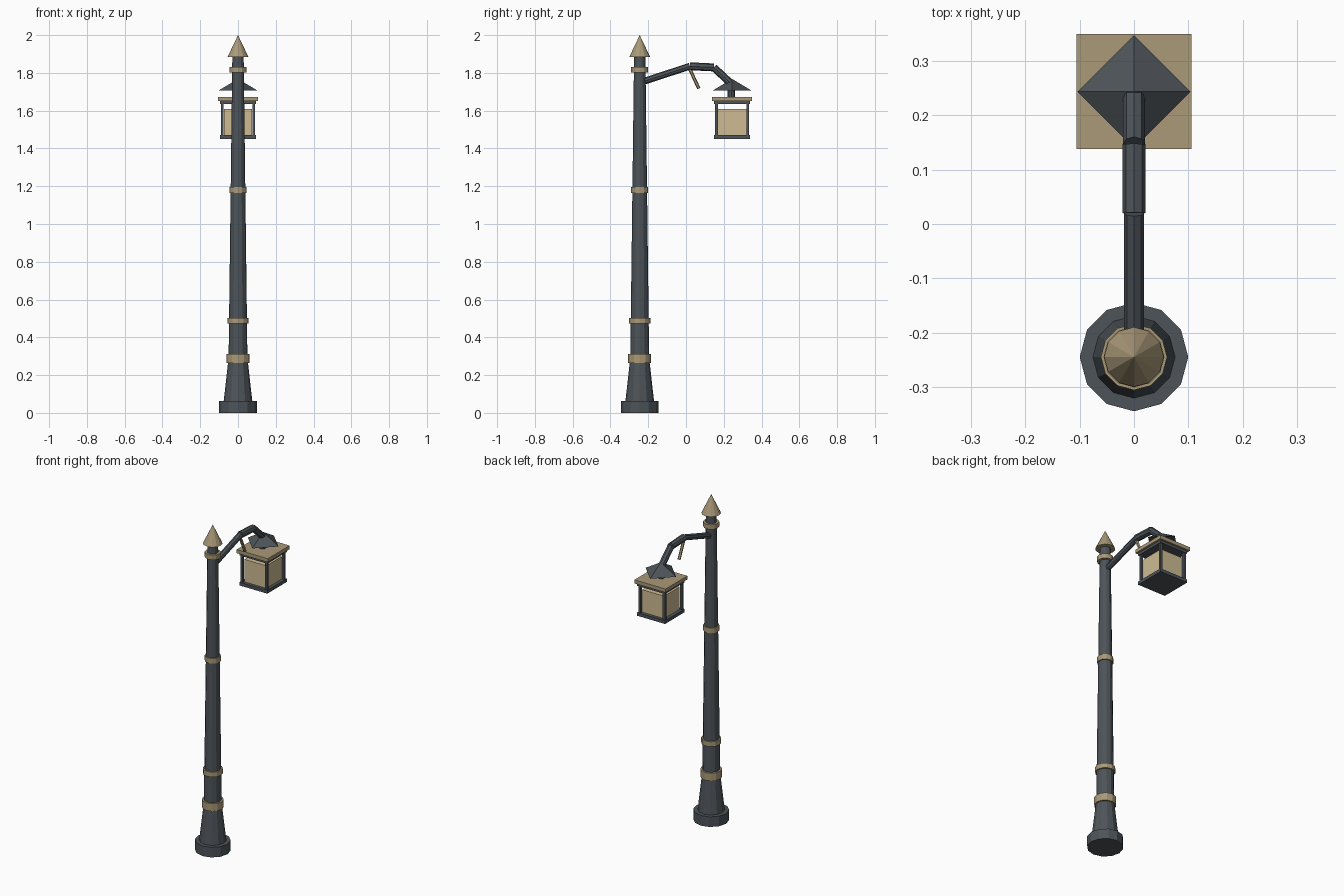
import bpy, bmesh, math
from mathutils import Vector, Matrix

if "Cube" in bpy.data.objects:
    bpy.data.objects.remove(bpy.data.objects["Cube"])

def material(name, r, g, b):
    m = bpy.data.materials.new(name)
    m.diffuse_color = (r, g, b, 1)
    m.use_nodes = True
    m.node_tree.nodes["Principled BSDF"].inputs["Base Color"].default_value = m.diffuse_color
    return m

IRON = material("dark_iron", 0.075, 0.088, 0.100)
BRASS = material("aged_brass", 0.40, 0.32, 0.19)
GLASS = material("warm_glass", 0.62, 0.50, 0.29)

POLE_Y, LAMP_Y = -0.245, 0.244

def finish(name, bm, mat):
    me = bpy.data.meshes.new(name)
    bm.to_mesh(me)
    bm.free()
    me.materials.append(mat)
    ob = bpy.data.objects.new(name, me)
    bpy.context.collection.objects.link(ob)
    return ob

def rod(name, a, b, r1, r2, mat, sides=12):
    """Flat-shaded frustum from point a to point b."""
    a, b = Vector(a), Vector(b)
    d = b - a
    bm = bmesh.new()
    rot = Vector((0, 0, 1)).rotation_difference(d).to_matrix().to_4x4()
    bmesh.ops.create_cone(bm, cap_ends=True, segments=sides, radius1=r1, radius2=r2,
                          depth=d.length, matrix=Matrix.Translation((a + b) / 2) @ rot)
    return finish(name, bm, mat)

def pole_part(name, z0, z1, r1, r2, mat):
    return rod(name, (0, POLE_Y, z0), (0, POLE_Y, z1), r1, r2, mat)

def box(name, x, y, z0, z1, half, mat):
    bm = bmesh.new()
    bmesh.ops.create_cube(bm, size=1, matrix=Matrix.Translation((x, y, (z0 + z1) / 2))
                          @ Matrix.Diagonal((2 * half, 2 * half, z1 - z0, 1)))
    return finish(name, bm, mat)

# Pole: foot, flared base, tapered shaft, pointed finial
pole_part("foot", 0, 0.062, 0.1, 0.1, IRON)
pole_part("flared_base", 0.06, 0.29, 0.076, 0.05, IRON)
pole_part("shaft", 0.28, 1.89, 0.05, 0.03, IRON)
pole_part("finial", 1.885, 2.0, 0.055, 0, BRASS)

# Brass collars
for i, (z0, z1, r) in enumerate([(0.265, 0.312, 0.061), (0.473, 0.503, 0.056),
                                 (1.165, 1.197, 0.045), (1.803, 1.832, 0.045)]):
    pole_part(f"collar_{i + 1}", z0, z1, r, r, BRASS)

# Bent arm in straight sections, plus hanger through the roof
arm = [(-0.24, 1.75), (0.02, 1.835), (0.147, 1.829), (0.242, 1.74)]
for i, r in enumerate((0.018, 0.021, 0.02)):
    rod(f"arm_section_{i + 1}", (0, *arm[i]), (0, *arm[i + 1]), r, r, IRON, 8)
rod("hanger", (0, LAMP_Y - 0.004, 1.66), (0, LAMP_Y - 0.004, 1.75), 0.019, 0.019, IRON, 8)
rod("arm_brace", (0, 0.018, 1.825), (0, 0.068, 1.717), 0.009, 0.009, BRASS, 6)

# Lantern: pyramid roof turned corner-on, cap, frame and glass
rod("roof", (0, LAMP_Y, 1.706), (0, LAMP_Y, 1.768), 0.104, 0, IRON, 4)
box("cap", 0, LAMP_Y, 1.65, 1.672, 0.106, BRASS)
box("top_frame", 0, LAMP_Y, 1.634, 1.65, 0.095, IRON)
box("bottom_frame", 0, LAMP_Y, 1.45, 1.47, 0.095, IRON)
box("glass", 0, LAMP_Y, 1.47, 1.608, 0.075, GLASS)
for sx in (-1, 1):
    for sy in (-1, 1):
        box(f"lantern_post_{'left' if sx < 0 else 'right'}_{'front' if sy < 0 else 'back'}",
            sx * 0.083, LAMP_Y + sy * 0.083, 1.465, 1.64, 0.0075, IRON)
